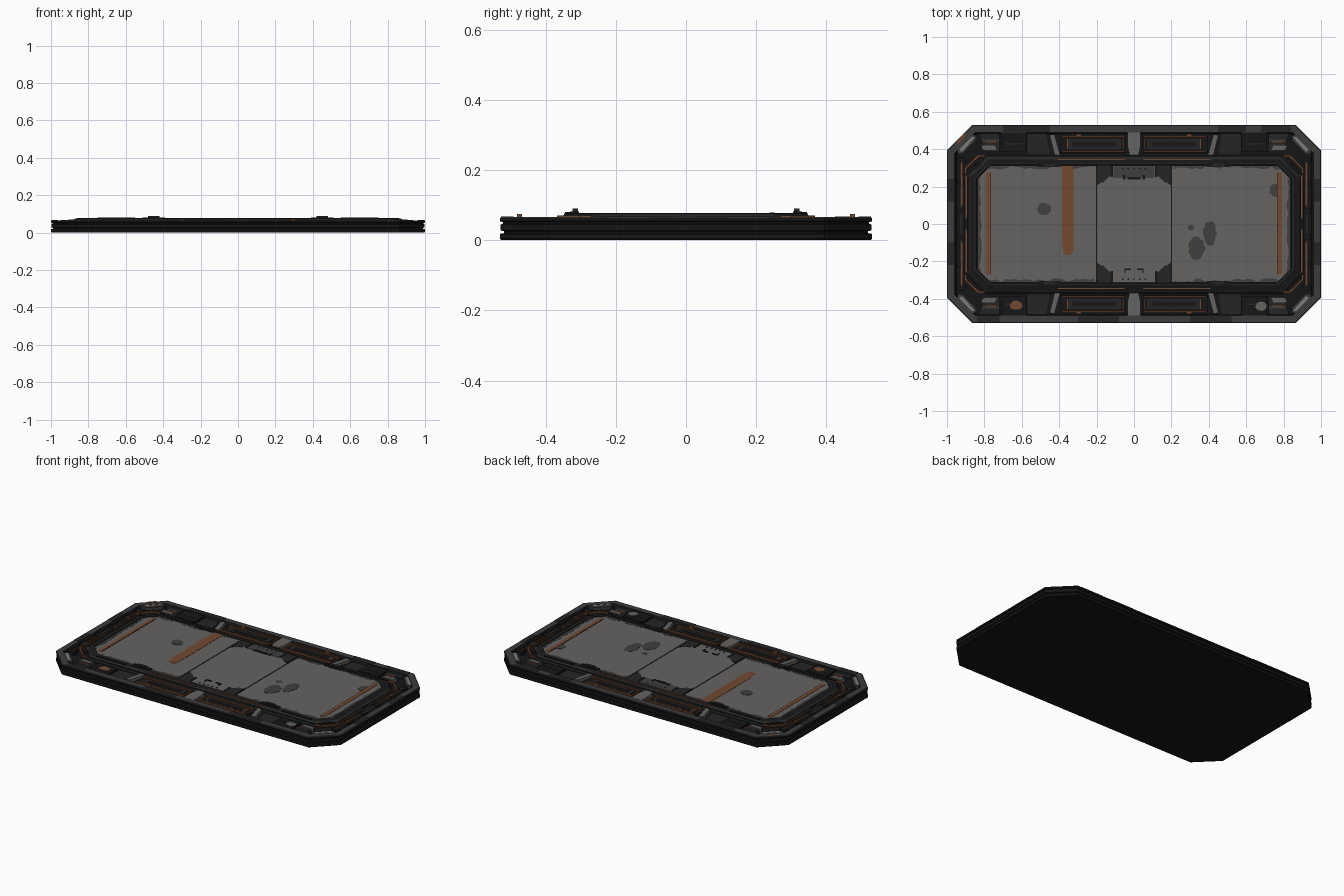
import bpy, bmesh, math, random

random.seed(4)
if "Cube" in bpy.data.objects:
    bpy.data.objects.remove(bpy.data.objects["Cube"])


def material(name, r, g, b):
    m = bpy.data.materials.new(name)
    m.use_nodes = True
    m.diffuse_color = (r, g, b, 1)
    bsdf = m.node_tree.nodes["Principled BSDF"]
    bsdf.inputs["Base Color"].default_value = (r, g, b, 1)
    bsdf.inputs["Roughness"].default_value = 0.7
    return m


BLACK = material("black", .008, .008, .008)
DARK = material("charcoal", .018, .018, .018)
RIM = material("rim_grey", .045, .045, .045)
PANEL = material("panel_grey", .13, .125, .12)
LIGHT = material("worn_metal", .21, .205, .195)
COPPER = material("copper", .17, .065, .03)
STAIN = material("stain_grey", .05, .05, .05)

FOUR = [(1, 1), (-1, 1), (-1, -1), (1, -1)]
ENDS = [(1, 1), (-1, 1)]
SIDES = [(1, 1), (1, -1)]
ONE = [(1, 1)]


def finish(name, bm, mats):
    bmesh.ops.recalc_face_normals(bm, faces=bm.faces)
    me = bpy.data.meshes.new(name)
    bm.to_mesh(me)
    bm.free()
    for m in mats:
        me.materials.append(m)
    ob = bpy.data.objects.new(name, me)
    bpy.context.collection.objects.link(ob)
    return ob


def octagon(hx, hy, c):
    return [(hx, hy - c), (hx - c, hy), (c - hx, hy), (-hx, hy - c),
            (-hx, c - hy), (c - hx, -hy), (hx - c, -hy), (hx, c - hy)]


def loft(name, size, rows, mats, closed=False):
    """Octagonal sections of (inset, z, material); closed makes a ring."""
    hx, hy, c = size
    bm = bmesh.new()
    loops = []
    for inset, z, _ in rows:
        pts = octagon(hx - inset, hy - inset, max(.01, c - inset * .586))
        loops.append([bm.verts.new((x, y, z)) for x, y in pts])
    n = len(rows)
    for i in range(n if closed else n - 1):
        a, b = loops[i], loops[(i + 1) % n]
        for k in range(8):
            f = bm.faces.new((a[k], a[(k + 1) % 8], b[(k + 1) % 8], b[k]))
            f.material_index = rows[i][2]
    if not closed:
        bm.faces.new(loops[0])
        bm.faces.new(loops[-1])
    return finish(name, bm, mats)


def prism(name, pts, z0, z1, mat, copies=ONE):
    """Upright prism over a plan outline, mirrored for each copy."""
    bm = bmesh.new()
    for sx, sy in copies:
        low = [bm.verts.new((x * sx, y * sy, z0)) for x, y in pts]
        top = [bm.verts.new((x * sx, y * sy, z1)) for x, y in pts]
        bm.faces.new(low)
        bm.faces.new(top)
        for i in range(len(pts)):
            j = (i + 1) % len(pts)
            bm.faces.new((low[i], low[j], top[j], top[i]))
    return finish(name, bm, [mat])


def box(name, x0, x1, y0, y1, z0, z1, mat, copies=ONE):
    return prism(name, [(x0, y0), (x1, y0), (x1, y1), (x0, y1)], z0, z1, mat, copies)


def blob(name, x, y, rx, ry, z, mat):
    pts = []
    for i in range(18):
        a = i * math.tau / 18
        r = random.uniform(.88, 1.08)
        pts.append((x + rx * r * math.cos(a), y + ry * r * math.sin(a)))
    return prism(name, pts, z, z + .0015, mat)


# Hull with stepped sides, bevelled grey rim and recessed channel
loft("hull", (1, .53, .135),
     [(.004, 0, 0), (0, .004, 0), (0, .018, 0), (.012, .020, 0), (.012, .025, 0),
      (.002, .028, 0), (.002, .044, 0), (.008, .047, 0), (.008, .051, 0), (0, .054, 0),
      (0, .062, 1), (.004, .066, 1), (.040, .066, 0), (.050, .045, 0)], [BLACK, RIM])

# Stepped frame around the deck
loft("outer_frame", (.915, .375, .12),
     [(0, .04, 1), (0, .058, 1), (.008, .064, 0), (.025, .064, 0), (.025, .04, 0)],
     [BLACK, DARK], True)
loft("inner_frame", (.885, .357, .10),
     [(0, .04, 0), (0, .066, 1), (.012, .074, 0), (.030, .078, 1), (.040, .078, 0),
      (.050, .070, 0), (.050, .04, 0)], [BLACK, DARK], True)

# Deck panels
DECK = .074
box("deck_base", -.85, .85, -.32, .32, .04, .070, BLACK)
prism("end_panel", [(.203, -.315), (.80, -.315), (.835, -.28), (.835, .28), (.80, .315),
                    (.203, .315)], .068, DECK, PANEL, ENDS)
prism("centre_panel", [(-.197, -.205), (-.12, -.275), (-.12, -.315), (.12, -.315),
                       (.12, -.275), (.197, -.205), (.197, .205), (.12, .275),
                       (.12, .315), (-.12, .315), (-.12, .275), (-.197, .205)],
      .068, DECK, PANEL)
prism("corner_bracket", [(.125, .318), (.125, .262), (.165, .222), (.195, .222),
                         (.195, .318)], .068, .076, DARK, FOUR)
box("bracket_edge", .112, .125, .25, .318, .068, .077, BLACK, FOUR)
box("back_latch_plate", -.11, .11, .245, .318, .07, .0755, STAIN)
box("latch_block", -.035, .035, .238, .252, .07, .079, BLACK)
box("latch_tab", .045, .058, .238, .262, .07, .078, BLACK, ENDS)
box("front_latch_bar", .015, .05, -.245, -.237, .07, .078, BLACK, ENDS)
box("latch_pin", .045, .052, -.262, -.238, .07, .078, BLACK, ENDS)
for i in range(5):
    x = -.06 + i * .03
    box("latch_bolt", x - .004, x + .004, .292, .30, .07, .0765, BLACK, SIDES)

# Worn ragged edge of the deck
for s, tag in ((1, "back"), (-1, "front")):
    for x0, x1 in ((-.81, -.21), (.21, .81)):
        n = 24
        edge = [(x0 + (x1 - x0) * i / n, s * random.uniform(.29, .31)) for i in range(n + 1)]
        prism(tag + "_worn_edge", edge + [(x1, s * .316), (x0, s * .316)],
              DECK, DECK + .001, STAIN)
for s in (-1, 1):
    edge = [(s * random.uniform(.815, .828), -.28 + .028 * i) for i in range(21)]
    prism("end_worn_edge", edge + [(s * .836, .28), (s * .836, -.28)],
          DECK, DECK + .001, STAIN)

# Painted marks, stains and end strips
prism("copper_stripe", [(-.385, .316), (-.385, -.10), (-.375, -.155), (-.36, -.167),
                        (-.335, -.165), (-.325, -.14), (-.322, .0), (-.325, .316)],
      DECK, DECK + .0015, COPPER)
box("end_strip", .768, .790, -.27, .275, DECK, DECK + .002, COPPER, ENDS)
box("end_strip_groove", .764, .769, -.27, .275, DECK, DECK + .0015, BLACK, ENDS)
for x, y, rx, ry in ((-.48, .08, .036, .033), (.405, -.05, .036, .066),
                     (.335, -.13, .045, .062), (.305, -.02, .017, .015),
                     (.755, .18, .03, .035)):
    blob("stain", x, y, rx, ry, DECK, STAIN)

# Long side bays: posts, slanted braces, boxes and copper pipes
prism("centre_post", [(-.025, .37), (.025, .37), (.036, .42), (.036, .49), (-.036, .49),
                      (-.036, .42)], .04, .066, PANEL, SIDES)
prism("slanted_brace", [(.395, .37), (.425, .37), (.452, .475), (.425, .48)],
      .04, .065, PANEL, FOUR)
prism("brace_shadow_block", [(.45, .375), (.57, .375), (.57, .49), (.47, .49)],
      .04, .052, DARK, FOUR)
box("bay_tray", .045, .395, .38, .485, .04, .055, BLACK, FOUR)
box("bay_lid", .07, .36, .40, .455, .05, .062, DARK, FOUR)
box("bay_lid_inset", .10, .33, .415, .44, .06, .064, BLACK, FOUR)
for y in (.382, .462):
    box("bay_pipe", .05, .385, y, y + .009, .05, .064, COPPER, FOUR)
for x in (.052, .352):
    box("bay_pipe_end", x, x + .008, .40, .46, .05, .064, COPPER, FOUR)
box("storage_box", .575, .71, .385, .488, .04, .062, BLACK, FOUR)
box("storage_box_band", .60, .69, .425, .432, .05, .064, DARK, FOUR)
prism("channel_wedge", [(.72, .385), (.80, .385), (.83, .485), (.72, .485)],
      .04, .056, DARK, FOUR)
box("wedge_bar", .72, .81, .44, .452, .05, .064, RIM, FOUR)

# Corner bays with worn metal guards
prism("corner_guard", [(.845, .475), (.872, .475), (.945, .40), (.945, .375),
                       (.918, .375), (.845, .448)], .04, .064, RIM, FOUR)
prism("corner_guard_face", [(.85, .465), (.868, .465), (.935, .398), (.92, .385)],
      .06, .0665, LIGHT, FOUR)
prism("corner_inner_plate", [(.735, .395), (.81, .395), (.82, .42), (.745, .42)],
      .04, .064, PANEL, FOUR)
prism("corner_pipe", [(.80, .368), (.835, .368), (.905, .30), (.905, .27),
                      (.895, .27), (.895, .296), (.831, .358), (.80, .358)],
      .06, .070, COPPER, FOUR)
box("corner_pipe_stub", .735, .80, .432, .440, .05, .065, COPPER, FOUR)

# End channels with pipes and clamps
box("end_rail", .915, .935, -.34, .34, .04, .060, DARK, ENDS)
box("end_pipe", .892, .900, .03, .26, .06, .068, COPPER, FOUR)
box("end_outer_pipe", .918, .925, .10, .33, .05, .064, COPPER, FOUR)
for y in (.05, .20, .32):
    box("end_clamp", .90, .945, y, y + .035, .04, .063, BLACK, FOUR)
box("frame_pipe", .05, .41, .343, .348, .06, .0765, COPPER, FOUR)
box("frame_step", .55, .75, .325, .345, .07, .080, BLACK, FOUR)

# Raised knobs on the frame and small ones in the side bays
box("frame_knob_base", .39, .51, .305, .33, .07, .082, BLACK, FOUR)
box("frame_knob", .42, .48, .308, .324, .08, .09, DARK, FOUR)
box("bay_knob", .28, .31, .468, .482, .05, .074, COPPER, FOUR)

# Scuffs on the rim and paint chips in the corners
for x0, x1, sy in ((-.70, -.45, 1), (.45, .60, 1), (-.30, -.08, -1), (.68, .84, 1),
                   (-.84, -.72, -1), (.30, .52, -1)):
    box("rim_scuff", x0, x1, .492 * sy, .527 * sy, .066, .067, DARK)
for y in (-.22, .12):
    box("end_rim_scuff", .963, .996, y, y + .12, .066, .067, DARK, ENDS)
prism("rust_corner", [(-.95, .44), (-.915, .48), (-.895, .48), (-.945, .425)],
      .066, .0675, COPPER)
blob("front_left_chip", -.63, -.435, .035, .025, .064, COPPER)
blob("front_right_chip", .68, -.44, .03, .025, .064, PANEL)
